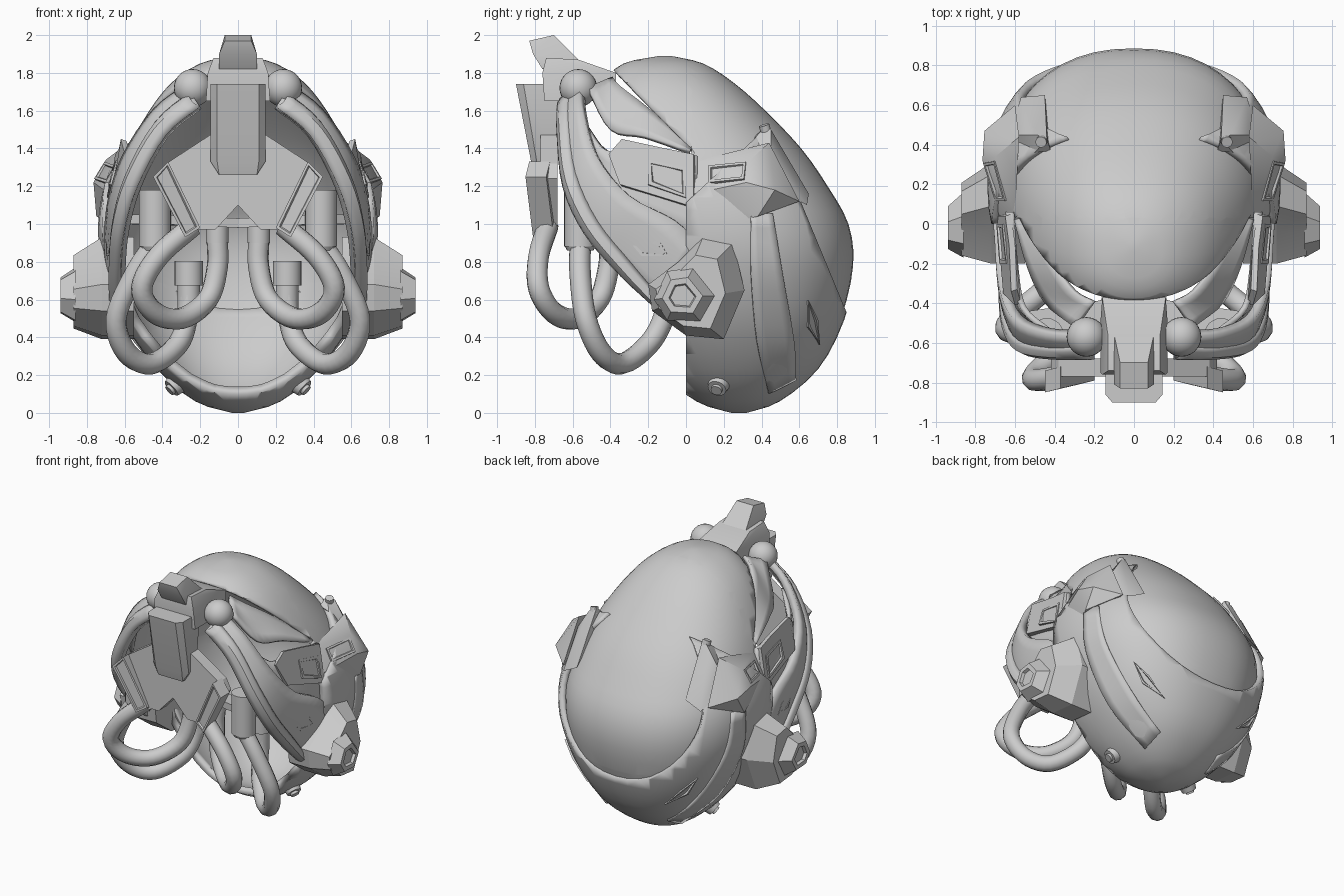
import bpy, bmesh, math
from mathutils import Vector, Matrix

if "Cube" in bpy.data.objects:
    bpy.data.objects.remove(bpy.data.objects["Cube"])

grey = bpy.data.materials.new("plain_grey")
grey.use_nodes = True
grey.diffuse_color = (0.6, 0.6, 0.6, 1)
grey.node_tree.nodes["Principled BSDF"].inputs["Base Color"].default_value = (0.6, 0.6, 0.6, 1)


def finish(name, bm, mirror=True, thick=0, offset=0, angle=35):
    me = bpy.data.meshes.new(name)
    bm.to_mesh(me)
    bm.free()
    me.materials.append(grey)
    me.shade_smooth()
    me.set_sharp_from_angle(angle=math.radians(angle))
    ob = bpy.data.objects.new(name, me)
    bpy.context.collection.objects.link(ob)
    if thick:
        mod = ob.modifiers.new("thickness", 'SOLIDIFY')
        mod.thickness, mod.offset = thick, offset
    if mirror:
        ob.modifiers.new("mirror", 'MIRROR')


def smooth_path(pts, n):
    """Catmull-Rom resampling with n steps per span."""
    p = [Vector(q) for q in pts]
    p = [2 * p[0] - p[1]] + p + [2 * p[-1] - p[-2]]
    out = []
    for a, b, c, d in zip(p, p[1:], p[2:], p[3:]):
        for i in range(n):
            t = i / n
            out.append(0.5 * (2 * b + (c - a) * t + (2 * a - 5 * b + 4 * c - d) * t * t
                              + (3 * b - a - 3 * c + d) * t ** 3))
    return out + [p[-2]]


# Head profile: height, front y, back y, half width
PROFILE = smooth_path([
    (0.02, 0.24, 0.32, 0.03), (0.08, 0.06, 0.49, 0.22), (0.25, -0.15, 0.69, 0.42),
    (0.5, -0.32, 0.82, 0.58), (0.78, -0.42, 0.885, 0.66), (1.0, -0.47, 0.86, 0.68),
    (1.2, -0.5, 0.75, 0.65), (1.4, -0.52, 0.61, 0.58), (1.6, -0.5, 0.42, 0.47),
    (1.75, -0.44, 0.25, 0.35), (1.85, -0.33, 0.09, 0.2), (1.89, -0.14, -0.08, 0.03)], 3)
POWER = 2.25
CENTRE = Vector((0, 0.25, 0.9))


def swell(p, off):
    """Shell layer: widen the upper sides, then push outward."""
    if off:
        p.x *= 1 + 0.06 * min(1, max(0, (p.z - 0.3) / 0.5))
        p += (p - CENTRE).normalized() * off
    return p


def surf(y, z, off):
    """Point on the left side of the shell."""
    for a, b in zip(PROFILE, PROFILE[1:]):
        if a[0] <= z <= b[0]:
            r = a.lerp(b, (z - a[0]) / (b[0] - a[0]))
            break
    t = min(1, abs(y - (r[1] + r[2]) / 2) / ((r[2] - r[1]) / 2))
    return swell(Vector((r[3] * (1 - t ** POWER) ** (1 / POWER), y, z)), off)


def head(off, segs=48):
    bm = bmesh.new()
    rings = []
    for z, yf, yb, hw in PROFILE:
        ring = []
        for i in range(segs):
            a = math.tau * i / segs
            c, s = math.cos(a), math.sin(a)
            x = math.copysign(abs(c) ** (2 / POWER), c) * hw
            y = math.copysign(abs(s) ** (2 / POWER), s) * (yb - yf) / 2
            ring.append(bm.verts.new(swell(Vector((x, (yf + yb) / 2 + y, z)), off)))
        rings.append(ring)
    for a, b in zip(rings, rings[1:]):
        for i in range(segs):
            j = (i + 1) % segs
            bm.faces.new((a[i], a[j], b[j], b[i]))
    bm.faces.new(rings[0][::-1])
    bm.faces.new(rings[-1])
    return bm


def cut(bm, co, no, clear=True):
    bmesh.ops.bisect_plane(bm, geom=bm.verts[:] + bm.edges[:] + bm.faces[:], plane_co=co,
                           plane_no=no, clear_outer=clear)


def ribbon(name, rail_a, rail_b, thick=0.03, bulge=0.0, steps=4, cols=4):
    """Curved band between two rails."""
    bm = bmesh.new()
    rows = []
    for a, b in zip(smooth_path(rail_a, steps), smooth_path(rail_b, steps)):
        rows.append([bm.verts.new(a.lerp(b, i / cols) + Vector((1, -0.5, 0)) * bulge
                                  * math.sin(math.pi * i / cols)) for i in range(cols + 1)])
    for r, s in zip(rows, rows[1:]):
        for i in range(cols):
            bm.faces.new((r[i], r[i + 1], s[i + 1], s[i]))
    finish(name, bm, thick=thick)


def slab(name, pts, vec, inset=0.0, depth=0.0, mirror=True, taper=1.0):
    """Outline pushed along vec, with an optional recessed top."""
    bm = bmesh.new()
    pts = [Vector(p) for p in pts]
    mid = sum(pts, Vector()) / len(pts)
    lo = [bm.verts.new(p) for p in pts]
    hi = [bm.verts.new(mid + (p - mid) * taper + Vector(vec)) for p in pts]
    bm.faces.new(lo[::-1])
    top = bm.faces.new(hi)
    for i in range(len(pts)):
        j = (i + 1) % len(pts)
        bm.faces.new((lo[i], lo[j], hi[j], hi[i]))
    bmesh.ops.recalc_face_normals(bm, faces=bm.faces[:])
    if inset:
        bmesh.ops.inset_region(bm, faces=[top], thickness=inset, depth=0)
        bmesh.ops.inset_region(bm, faces=[top], thickness=0.008, depth=-depth)
    finish(name, bm, mirror, angle=25)


def hull(name, pts, mirror=True):
    bm = bmesh.new()
    for p in pts:
        bm.verts.new(p)
    bmesh.ops.convex_hull(bm, input=bm.verts[:])
    finish(name, bm, mirror, angle=30)


def cylinder(name, loc, r, depth, axis=(0, 0, 1), r2=None):
    m = Matrix.Translation(loc) @ Vector(axis).to_track_quat('Z', 'Y').to_matrix().to_4x4()
    bm = bmesh.new()
    bmesh.ops.create_cone(bm, cap_ends=True, segments=24, radius1=r, radius2=r2 or r,
                          depth=depth, matrix=m)
    finish(name, bm)


# Inner dome, open at the face
bm = head(0)
cut(bm, (0, 0.03, 1.4), (0, 1, 1), False)
cut(bm, (0, 0.03, 0), (0, 1, 0), False)
mids = {f: f.calc_center_median() for f in bm.faces}
gone = [f for f, c in mids.items() if c.y < 0.03 and c.y + c.z < 1.43]
bmesh.ops.delete(bm, geom=gone, context='FACES')
finish("inner_dome", bm, False, 0.025, -1)

# Outer shell around jaw, sides and lower back
bm = head(0.02)
cut(bm, (0, 0, 0), (0, -1, 0))
cut(bm, (0, 0.45, 1.5), (0, 0.924, 0.382))
cut(bm, (0, 0.05, 1.16), (0, -0.68, 0.73))
finish("outer_shell", bm, False, 0.05, -1)

# Long raised strip and slit on each side of the shell
strip_a = [(0.34, 1.05), (0.34, 0.75), (0.37, 0.4), (0.43, 0.13)]
strip_b = [(0.45, 1.05), (0.5, 0.75), (0.56, 0.4), (0.57, 0.2)]
ribbon("side_strip", [surf(y, z, 0.026) for y, z in strip_a],
       [surf(y, z, 0.026) for y, z in strip_b], 0.02)
slit = [(0.63, 0.6), (0.68, 0.5), (0.69, 0.37), (0.63, 0.46)]
slab("rear_slit", [surf(y, z, 0.01) for y, z in slit], (0.022, 0.014, 0), 0.012, 0.02)
cylinder("jaw_bolt", (0.335, 0.17, 0.145), 0.06, 0.05, (0.65, -0.25, -0.6), 0.05)
cylinder("jaw_bolt_pin", (0.35, 0.165, 0.13), 0.03, 0.04, (0.65, -0.25, -0.6))

# Side fins and rising prongs
hull("side_fin", [(0.765, 0.32, 1.22), (0.755, 0.47, 1.18), (0.75, 0.38, 1.04), (0.7, 0.34, 1.34),
                  (0.58, 0.44, 1.43), (0.6, 0.6, 1.12), (0.6, 0.04, 1.33), (0.68, 0.04, 1.16),
                  (0.66, 0.2, 1.0)])
slab("fin_recess", [(0.64, 0.12, 1.3), (0.695, 0.32, 1.32), (0.75, 0.31, 1.23), (0.69, 0.12, 1.21)],
     (0.012, -0.004, 0.01), 0.02, 0.015)
hull("prong", [(0.42, 0.37, 1.47), (0.5, 0.36, 1.45), (0.44, 0.43, 1.53), (0.49, 0.45, 1.5),
               (0.58, 0.45, 1.36), (0.45, 0.65, 1.16), (0.57, 0.64, 1.1), (0.64, 0.42, 1.22)])
cylinder("prong_pin", (0.465, 0.42, 1.5), 0.028, 0.05, (0.2, -0.3, 1))

# Face straps, ridges, cheek plates and brow bands
front_edge = [(0.2, -0.66, 1.62), (0.38, -0.66, 1.47), (0.53, -0.63, 1.2), (0.6, -0.52, 0.96),
              (0.62, -0.33, 0.74), (0.62, -0.12, 0.55)]
back_edge = [(0.24, -0.55, 1.74), (0.43, -0.54, 1.6), (0.59, -0.47, 1.36), (0.66, -0.3, 1.15),
             (0.68, -0.06, 1.02), (0.69, 0.06, 0.9)]
ribbon("face_strap", front_edge, back_edge, 0.05, 0.015)
ridge = [Vector(a).lerp(Vector(b), 0.55 - 0.1 * i) + Vector((0.015, -0.01, 0))
         for i, (a, b) in enumerate(zip(front_edge, back_edge))]
ribbon("strap_ridge", front_edge, ridge, 0.05, 0.03)
ribbon("cheek_plate", [(0.43, -0.54, 1.54), (0.56, -0.42, 1.39), (0.6, -0.2, 1.38), (0.62, 0.06, 1.36)],
       [(0.52, -0.5, 1.3), (0.61, -0.38, 1.13), (0.65, -0.2, 1.03), (0.67, 0.06, 0.9)])
ribbon("brow_band", [(0.2, -0.39, 1.77), (0.3, -0.34, 1.72), (0.41, -0.19, 1.6), (0.55, 0.03, 1.4)],
       [(0.3, -0.52, 1.72), (0.44, -0.4, 1.5), (0.53, -0.22, 1.46), (0.6, 0.02, 1.38)], 0.025)
slab("temple_panel", [(0.57, -0.4, 1.36), (0.59, -0.33, 1.44), (0.6, -0.1, 1.39), (0.62, 0.05, 1.36),
                      (0.665, 0.05, 1.08), (0.63, -0.34, 1.2)], (0.03, -0.01, 0.01))
slab("temple_badge", [(0.615, -0.2, 1.33), (0.635, 0.0, 1.29), (0.665, 0.0, 1.13),
                      (0.65, -0.2, 1.2)], (0.03, 0, 0.01), 0.025, 0.012)
slab("cheek_vent", [(0.63, -0.33, 0.96), (0.66, -0.12, 0.9), (0.66, -0.08, 0.83),
                    (0.645, -0.22, 0.83)], (0.04, -0.015, 0), 0.018, 0.02)

# Ear pods stepping in to a recessed cap
pod = [(-0.2, 0.68), (-0.04, 0.8), (0.09, 0.93), (0.25, 0.9), (0.31, 0.65), (0.2, 0.39),
       (0.0, 0.41), (-0.18, 0.54)]
slab("ear_pod_base", [(0.55, y, z) for y, z in pod], (0.17, 0, 0))
slab("ear_pod", [(0.72, y, z) for y, z in pod], (0.15, -0.03, -0.02), taper=0.72)
cap = [(-0.17, 0.6), (-0.1, 0.75), (0.04, 0.77), (0.16, 0.62), (0.08, 0.48), (-0.1, 0.49)]
slab("ear_cap", [(0.86, y, z) for y, z in cap], (0.08, -0.01, 0), 0.035, 0.02, taper=0.65)

# Brow balls
bm = bmesh.new()
bmesh.ops.create_uvsphere(bm, u_segments=24, v_segments=14, radius=0.1,
                          matrix=Matrix.Translation((0.24, -0.57, 1.72)))
finish("brow_ball", bm)

# Top bracket, crest and hanging snout
hull("top_bracket", [(x * w, y, z) for x in (-1, 1) for w, y, z in (
    (0.17, -0.75, 1.65), (0.17, -0.5, 1.65), (0.16, -0.76, 1.8), (0.13, -0.74, 1.88),
    (0.13, -0.57, 1.87), (0.16, -0.37, 1.8), (0.16, -0.37, 1.72))], False)
hull("crest", [(x * w, y, z) for x in (-1, 1) for w, y, z in (
    (0.1, -0.76, 1.82), (0.1, -0.81, 1.9), (0.07, -0.83, 1.97), (0.07, -0.7, 2.0),
    (0.1, -0.56, 1.86))], False)
hull("snout", [(x * w, y, z) for x in (-1, 1) for w, y, z in (
    (0.11, -0.9, 1.74), (0.145, -0.86, 1.74), (0.145, -0.66, 1.74), (0.145, -0.7, 1.35),
    (0.145, -0.79, 1.33), (0.1, -0.8, 1.26), (0.11, -0.82, 1.33), (0.1, -0.7, 1.26))], False)

# Chevron mouthpiece with angled, forward-swept end boxes
half = [(0.15, 1.47), (0.38, 1.32), (0.42, 1.24), (0.26, 0.97), (0.12, 0.97)]
outline = half + [(0, 1.1)] + [(-x, z) for x, z in reversed(half)]
slab("mouthpiece", [(x, -0.68, z) for x, z in outline], (0, -0.09, 0), mirror=False)
slab("mouth_end_box", [(0.37, -0.72, 1.33), (0.45, -0.74, 1.25), (0.28, -0.7, 0.93),
                       (0.2, -0.68, 0.98)], (0.0, -0.11, 0), 0.02, 0.012)

# Filter canisters and hose sockets
cylinder("large_canister", (0.44, -0.56, 1.03), 0.085, 0.3)
cylinder("canister_base", (0.44, -0.56, 0.875), 0.07, 0.03, r2=0.085)
cylinder("inner_socket", (0.11, -0.4, 0.95), 0.06, 0.1)
cylinder("jaw_socket", (0.26, -0.1, 0.74), 0.075, 0.13)
cylinder("jaw_socket_neck", (0.26, -0.1, 0.61), 0.06, 0.15)
slab("socket_bridge", [(0, -0.46, 0.98), (0.42, -0.56, 1.0), (0.6, -0.45, 1.0), (0, -0.36, 0.98)],
     (0, 0, 0.05))

# Breathing hoses
HOSES = {
    "front_hose": [(0.24, -0.73, 0.99), (0.42, -0.78, 0.83), (0.51, -0.78, 0.66), (0.44, -0.7, 0.53),
                   (0.3, -0.58, 0.5), (0.16, -0.46, 0.6), (0.11, -0.41, 0.77), (0.11, -0.4, 0.92)],
    "lower_hose": [(0.44, -0.56, 0.9), (0.55, -0.56, 0.73), (0.645, -0.53, 0.5), (0.59, -0.45, 0.32),
                   (0.46, -0.34, 0.26), (0.32, -0.2, 0.36), (0.27, -0.12, 0.5), (0.26, -0.1, 0.65)]}
for name, path in HOSES.items():
    for side, sx in (("left", 1), ("right", -1)):
        cu = bpy.data.curves.new(f"{side}_{name}", 'CURVE')
        cu.dimensions = '3D'
        cu.bevel_depth, cu.bevel_resolution = 0.057, 3
        sp = cu.splines.new('POLY')
        pts = smooth_path(path, 5)
        sp.points.add(len(pts) - 1)
        for q, p in zip(sp.points, pts):
            q.co = (sx * p.x, p.y, p.z, 1)
        sp.use_smooth = True
        cu.materials.append(grey)
        bpy.context.collection.objects.link(bpy.data.objects.new(f"{side}_{name}", cu))
